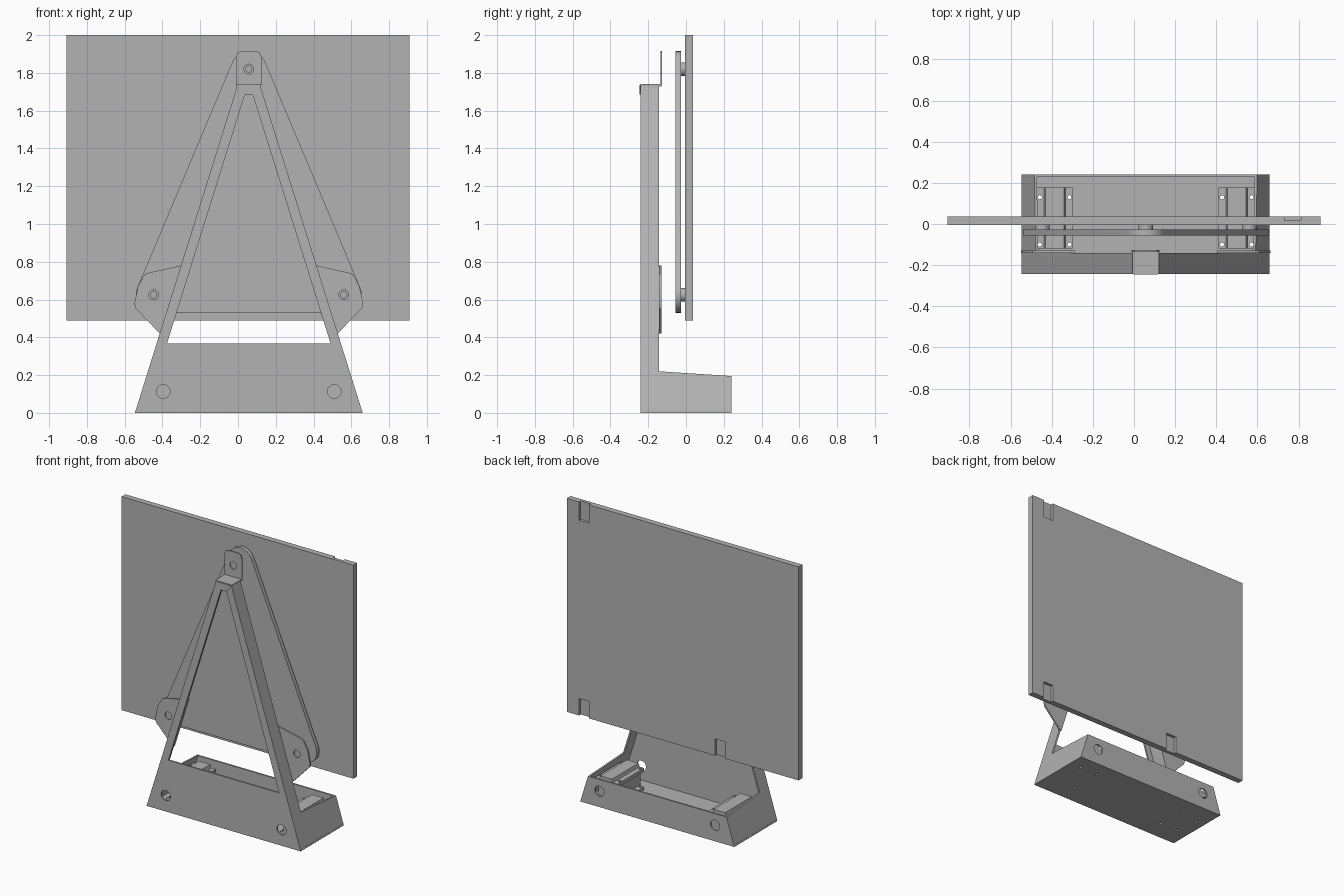
import bpy, bmesh, math
from mathutils import Vector, Matrix

if "Cube" in bpy.data.objects:
    bpy.data.objects.remove(bpy.data.objects["Cube"])

CX = 0.057          # centre line of the stand
T = 0.012           # sheet thickness
mat = bpy.data.materials.new("neutral grey")
mat.diffuse_color = (0.45, 0.45, 0.45, 1)
mat.use_nodes = True
mat.node_tree.nodes["Principled BSDF"].inputs["Base Color"].default_value = mat.diffuse_color


def half_width(z):
    return 0.603 - 0.313 * z


def finish(name, bm):
    bmesh.ops.recalc_face_normals(bm, faces=bm.faces)
    me = bpy.data.meshes.new(name)
    bm.to_mesh(me)
    bm.free()
    me.materials.append(mat)
    ob = bpy.data.objects.new(name, me)
    bpy.context.collection.objects.link(ob)
    return ob


def prism(name, pts, offset):
    """Extrude a closed outline of 3D points along an offset."""
    bm = bmesh.new()
    f = bm.faces.new([bm.verts.new(p) for p in pts])
    r = bmesh.ops.extrude_face_region(bm, geom=[f], use_keep_orig=True)
    bmesh.ops.translate(bm, vec=Vector(offset),
                        verts=[v for v in r["geom"] if isinstance(v, bmesh.types.BMVert)])
    return finish(name, bm)


def plate(name, xz, y0, y1):
    return prism(name, [(x, y0, z) for x, z in xz], (0, y1 - y0, 0))


def box(name, x0, x1, y0, y1, z0, z1):
    return plate(name, [(x0, z0), (x1, z0), (x1, z1), (x0, z1)], y0, y1)


def cylinder(name, centre, r, depth, axis="Y", seg=32):
    bm = bmesh.new()
    bmesh.ops.create_cone(bm, cap_ends=True, segments=seg, radius1=r, radius2=r, depth=depth)
    if axis == "Y":
        bmesh.ops.rotate(bm, verts=bm.verts, matrix=Matrix.Rotation(math.pi / 2, 3, "X"))
    bmesh.ops.translate(bm, verts=bm.verts, vec=Vector(centre))
    return finish(name, bm)


def cut(ob, cutters):
    """Subtract cutters from a part and discard them."""
    for c in cutters:
        c.hide_render = True
        m = ob.modifiers.new("cut", "BOOLEAN")
        m.operation, m.object, m.solver = "DIFFERENCE", c, "EXACT"
    bpy.context.view_layer.update()
    me = bpy.data.meshes.new_from_object(ob.evaluated_get(bpy.context.evaluated_depsgraph_get()))
    ob.modifiers.clear()
    ob.data = me
    for c in cutters:
        bpy.data.objects.remove(c)


# Display panel with three shallow notches in its back
panel = box("panel", -0.907, 0.907, -0.005, 0.037, 0.49, 2.0)
cut(panel, [box("cutter", x, x + 0.078, 0.018, 0.06, z, z + 0.15)
            for x, z in ((0.733, 1.87), (0.733, 0.46), (-0.33, 0.46))])

# Rounded triangular mounting plate with spacers to the panel
mounts = [(CX, 1.82), (CX - 0.503, 0.625), (CX + 0.503, 0.625)]
R = 0.095
slope = math.degrees(math.atan2(0.503, 1.195))
outline = []
for (x, z), a0, a1 in ((mounts[0], slope, 180 - slope), (mounts[1], 180 - slope, 270),
                       (mounts[2], 270, 360 + slope)):
    for i in range(13):
        a = math.radians(a0 + (a1 - a0) * i / 12)
        outline.append((x + R * math.cos(a), z + R * math.sin(a)))
mount = plate("mounting_plate", outline, -0.055, -0.027)
cut(mount, [cylinder("cutter", (x, -0.04, z), 0.016, 0.1) for x, z in mounts])
for x, z in mounts:
    spacer = cylinder("spacer", (x, -0.016, z), 0.036, 0.024)
    cut(spacer, [cylinder("cutter", (x, -0.02, z), 0.016, 0.1)])

# Sloped side sheets: tray end and leg web in one piece
side = [(-0.242, 0), (0.24, 0), (0.24, 0.195), (-0.142, 0.22), (-0.142, 1.74), (-0.242, 1.74)]
for s, tag in ((-1, "left"), (1, "right")):
    prism("side_sheet_" + tag, [(CX + s * half_width(z), y, z) for y, z in side], (-s * T, 0, 0))

    # Narrow front flange of the leg
    z0, z1 = 0.365, 1.74
    o0, o1 = half_width(z0), half_width(z1)
    plate("leg_flange_" + tag, [(CX + s * o0, z0), (CX + s * o1, z1),
                                (CX + s * max(o1 - 0.055, 0.002), z1), (CX + s * (o0 - 0.055), z0)],
          -0.242, -0.242 + T)

    # Outward mounting ear at the rear of the leg
    ear = plate("mounting_ear_" + tag,
                [(CX + s * x, z) for x, z in ((half_width(0.42) - T, 0.42), (half_width(0.42), 0.42),
                 (0.60, 0.555), (0.606, 0.58), (0.585, 0.675), (0.55, 0.735), (0.53, 0.742),
                 (half_width(0.78), 0.78), (half_width(0.78) - T, 0.78))], -0.142, -0.13)
    cut(ear, [cylinder("cutter", (CX + s * 0.503, -0.13, 0.625), 0.026, 0.1)])

    # Ribbed rail inside the tray
    c = CX + s * 0.443
    prof = [(-0.088, T), (0.088, T), (0.088, 0.03), (0.06, 0.04), (0.06, 0.13), (0.088, 0.14),
            (0.088, 0.165), (0.052, 0.165), (0.045, 0.188), (-0.045, 0.188), (-0.052, 0.165),
            (-0.088, 0.165), (-0.088, 0.14), (-0.06, 0.13), (-0.06, 0.04), (-0.088, 0.03)]
    # keep the rail's lower edge clear of the sloped wall
    rail = plate("tray_rail_" + tag, [(c + x, z) for x, z in prof], -0.12, 0.178)
    cut(rail, [cylinder("cutter", (c + d, y, 0.1), 0.01, 0.4, "Z", 16)
               for d in (-0.072, 0.072) for y in (0.13, -0.1)])


# Tray walls with round holes at each end
def tray_wall(name, top, y0, y1):
    b, t = half_width(0), half_width(top)
    w = plate(name, [(CX - b, 0), (CX + b, 0), (CX + t, top), (CX - t, top)], y0, y1)
    cut(w, [cylinder("cutter", (CX + s * 0.453, y0, 0.113), 0.036, 0.1) for s in (-1, 1)])


tray_wall("tray_front", 0.368, -0.242, -0.242 + T)
tray_wall("tray_back", 0.195, 0.24 - T, 0.24)

# Tray floor with screw holes
floor = box("tray_floor", CX - 0.6, CX + 0.6, -0.238, 0.236, 0, T)
cut(floor, [cylinder("cutter", (CX + s * 0.443 + d, y, 0), 0.01, 0.1, "Z", 16)
            for s in (-1, 1) for d in (-0.072, 0.072) for y in (0.13, -0.1)])

# Head: top sheet, folded front lip and upright tab
box("head_top", CX - 0.065, CX + 0.065, -0.242, -0.13, 1.728, 1.74)
plate("head_lip", [(CX - 0.06, 1.735), (CX + 0.06, 1.735), (CX + 0.025, 1.685), (CX - 0.025, 1.685)],
      -0.246, -0.236)
tab = plate("head_tab", [(CX - 0.068, 1.735), (CX + 0.068, 1.735), (CX + 0.068, 1.885),
                         (CX + 0.058, 1.908), (CX + 0.04, 1.917), (CX - 0.04, 1.917),
                         (CX - 0.058, 1.908), (CX - 0.068, 1.885)], -0.136, -0.126)
cut(tab, [cylinder("cutter", (CX, -0.13, 1.82), 0.026, 0.1)])

# Smooth round surfaces, keep folds sharp
for ob in bpy.context.scene.objects:
    ob.select_set(True)
    bpy.context.view_layer.objects.active = ob
bpy.ops.object.shade_smooth_by_angle(angle=math.radians(30))
